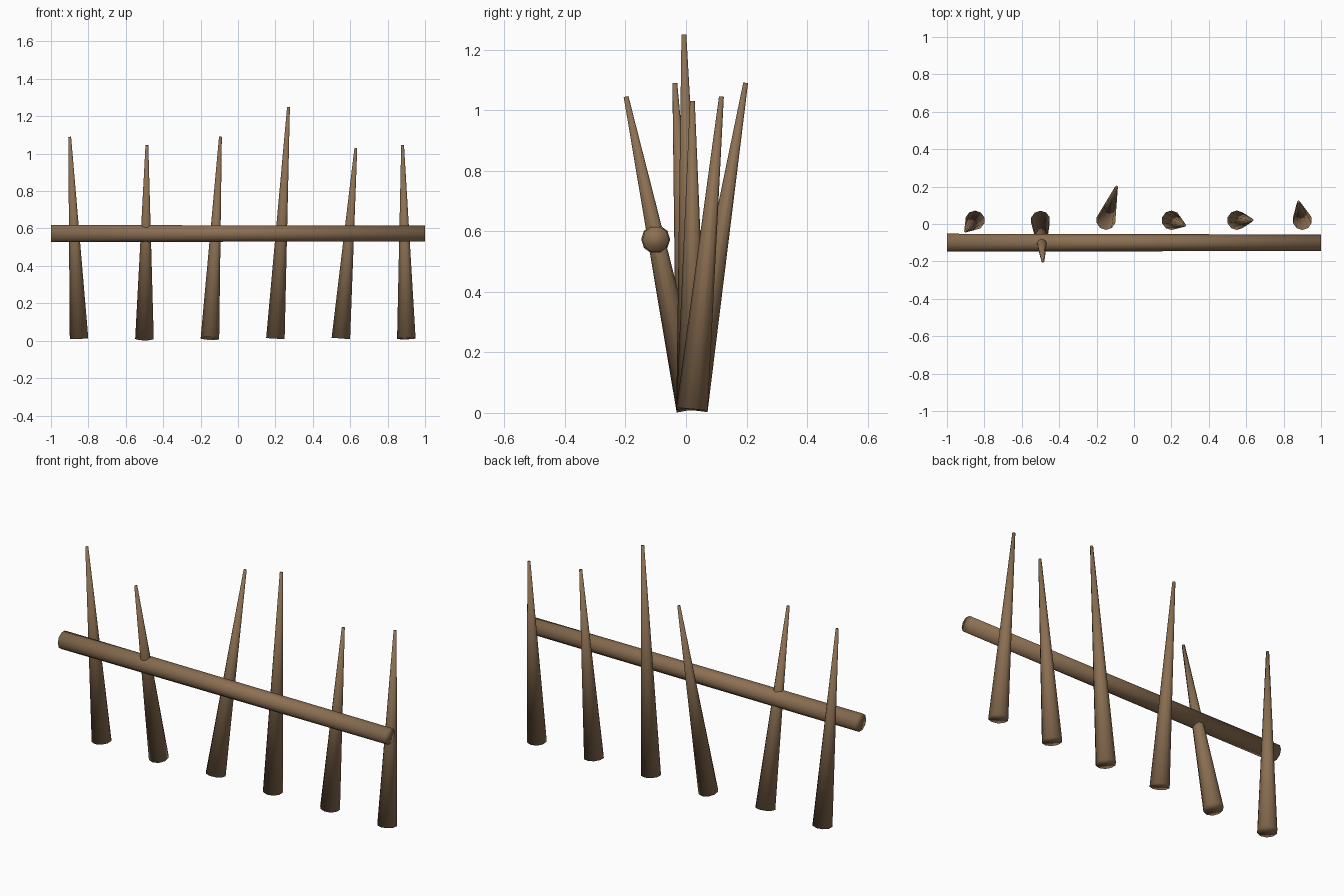
import bpy
from mathutils import Vector

if "Cube" in bpy.data.objects:
    bpy.data.objects.remove(bpy.data.objects["Cube"])

wood = bpy.data.materials.new("wood")
wood.diffuse_color = (0.26, 0.16, 0.085, 1)
wood.use_nodes = True
wood.node_tree.nodes["Principled BSDF"].inputs["Base Color"].default_value = wood.diffuse_color


def pole(name, start, end, r_start, r_end, sides):
    """Tapered round pole between two points."""
    a, b = Vector(start), Vector(end)
    d = b - a
    bpy.ops.mesh.primitive_cone_add(vertices=sides, radius1=r_start, radius2=r_end,
                                    depth=d.length, location=(a + b) / 2)
    ob = bpy.context.object
    ob.name = name
    ob.rotation_mode = 'QUATERNION'
    ob.rotation_quaternion = Vector((0, 0, 1)).rotation_difference(d)
    ob.data.materials.append(wood)
    bpy.ops.object.shade_smooth()
    return ob


# Leaning sharpened stakes, evenly spaced, each with its own tip position
tips = [(-0.90, -0.037, 1.09), (-0.487, -0.198, 1.045), (-0.094, 0.197, 1.09),
        (0.27, -0.007, 1.25), (0.63, 0.021, 1.03), (0.88, 0.117, 1.045)]
for i, tip in enumerate(tips):
    pole(f"stake_{i + 1}", (-0.85 + 0.35 * i, 0.02, 0.012), tip, 0.052, 0.008, 10)

# Horizontal rail in front of the stakes, slightly thinner to the right
pole("rail", (-1, -0.1, 0.573), (1, -0.1, 0.573), 0.048, 0.044, 10)
